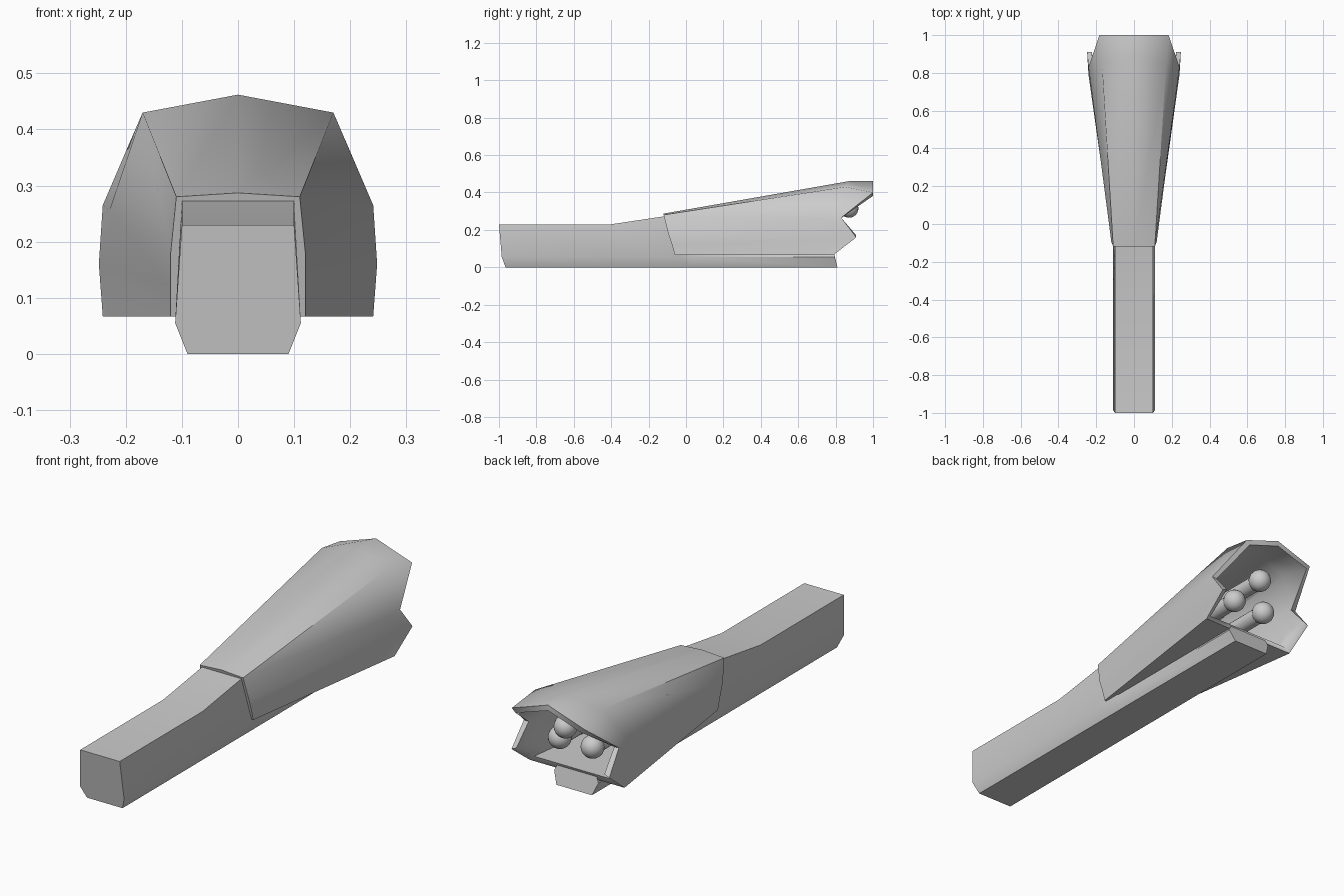
import bpy, bmesh, math
from mathutils import Vector

if "Cube" in bpy.data.objects:
    bpy.data.objects.remove(bpy.data.objects["Cube"])


def finish(name, bm, angle):
    bmesh.ops.recalc_face_normals(bm, faces=bm.faces)
    me = bpy.data.meshes.new(name)
    bm.to_mesh(me)
    bm.free()
    ob = bpy.data.objects.new(name, me)
    bpy.context.collection.objects.link(ob)
    bpy.ops.object.select_all(action='DESELECT')
    ob.select_set(True)
    bpy.context.view_layer.objects.active = ob
    bpy.ops.object.shade_smooth_by_angle(angle=math.radians(angle))
    return ob


def full_ring(half):
    """Mirror a half section (top to bottom) across x = 0."""
    left = [Vector((-p.x, p.y, p.z)) for p in reversed(half) if p.x > 1e-6]
    return list(half) + left


def loft(name, halves, angle):
    bm = bmesh.new()
    rings = [[bm.verts.new(p) for p in full_ring(h)] for h in halves]
    n = len(rings[0])
    for a, b in zip(rings, rings[1:]):
        for i in range(n):
            j = (i + 1) % n
            bm.faces.new((a[i], a[j], b[j], b[i]))
    bm.faces.new(rings[0])
    bm.faces.new(rings[-1])
    return finish(name, bm, angle)


# Handle bar: chamfered underside, rising top, low tail under the shell
def bar_section(y_top, y_mid, y_low, z_top):
    return [Vector((0.10, y_top, z_top)), Vector((0.112, y_mid, 0.055)),
            Vector((0.09, y_low, 0))]


loft("handle_bar", [
    bar_section(-1.0, -0.985, -0.965, 0.23),
    bar_section(-0.4, -0.4, -0.4, 0.23),
    bar_section(-0.12, -0.12, -0.12, 0.272),
    bar_section(-0.03, -0.03, -0.03, 0.28),
    bar_section(0.02, 0.02, 0.02, 0.08),
    bar_section(0.79, 0.795, 0.81, 0.08)], 30)

# Flared shell: outer skin, notched rim and inner cavity
front = [Vector(p) for p in ((0, -0.12, 0.287), (0.11, -0.12, 0.28), (0.12, -0.095, 0.18),
                             (0.12, -0.075, 0.12), (0.12, -0.06, 0.067))]
rear = [Vector(p) for p in ((0, 1.0, 0.462), (0.183, 1.0, 0.40), (0.241, 0.83, 0.265),
                            (0.248, 0.91, 0.16), (0.241, 0.79, 0.067))]
mid = [f.lerp(r, 0.9) for f, r in zip(front, rear)]
mid[0] = Vector((0, 0.88, 0.462))
mid[1] = Vector((0.17, 0.85, 0.43))


def inset(ring):
    return [Vector((p.x * 0.9, p.y, 0.25 + (p.z - 0.25) * 0.88)) for p in ring]


deep = inset([f.lerp(m, 0.28) for f, m in zip(front, mid)])
loft("shell", [front, mid, rear, inset(rear), inset(mid), deep], 60)

# Three round-tipped rods inside the mouth
for i, (x, y, z) in enumerate(((0, 0.872, 0.315), (0.083, 0.795, 0.215), (-0.083, 0.795, 0.215))):
    bpy.ops.mesh.primitive_uv_sphere_add(segments=20, ring_count=12, radius=0.05, location=(x, y, z))
    bpy.context.object.name = f"rod_tip_{i + 1}"
    bpy.ops.object.shade_smooth()
    length = y - 0.25
    bpy.ops.mesh.primitive_cylinder_add(vertices=20, radius=0.036, depth=length,
                                        location=(x, y - length / 2, z),
                                        rotation=(math.pi / 2, 0, 0))
    bpy.context.object.name = f"rod_{i + 1}"
    bpy.ops.object.shade_smooth_by_angle(angle=math.radians(40))
